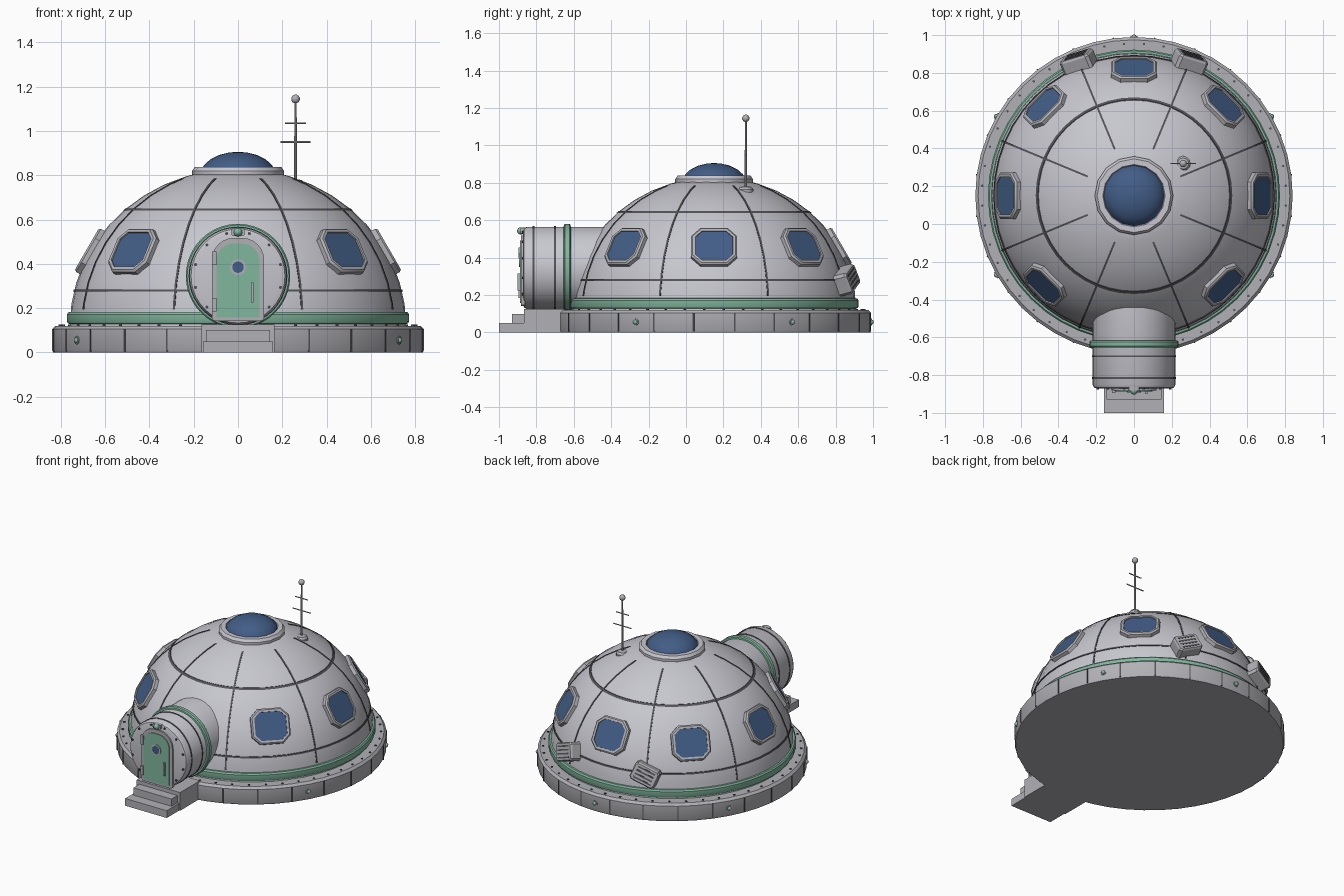
import bpy, bmesh, math
from mathutils import Matrix, Vector

if "Cube" in bpy.data.objects:
    bpy.data.objects.remove(bpy.data.objects["Cube"])

def material(name, rgb):
    m = bpy.data.materials.new(name)
    m.diffuse_color = (*rgb, 1)
    m.use_nodes = True
    m.node_tree.nodes["Principled BSDF"].inputs["Base Color"].default_value = m.diffuse_color
    return m

HULL = material("light grey hull", (0.57, 0.57, 0.62))
TRIM = material("mid grey trim", (0.44, 0.44, 0.47))
GREEN = material("soft green", (0.22, 0.47, 0.34))
GLASS = material("deep blue glass", (0.055, 0.11, 0.24))
DARK = material("dark grey seam", (0.09, 0.09, 0.10))

T, R = Matrix.Translation, Matrix.Rotation
RAD = math.radians
CENTRE = T((0, 0.15, 0))          # dome axis
A, B, Z0 = 0.76, 0.71, 0.12       # dome ellipse


def circle(r, n=48):
    return [(r * math.cos(2 * math.pi * i / n), r * math.sin(2 * math.pi * i / n)) for i in range(n)]


def rounded(w, h, top, bottom=None, n=1, cx=0, cy=0):
    """Rectangle outline with rounded (n>1) or chamfered (n=1) corners."""
    bottom = top if bottom is None else bottom
    pts = []
    for k, (sx, sy) in enumerate([(1, 1), (-1, 1), (-1, -1), (1, -1)]):
        c = top if sy > 0 else bottom
        for i in range(n + 1):
            a = RAD(90 * k + 90 * i / n)
            pts.append((cx + sx * (w / 2 - c) + c * math.cos(a), cy + sy * (h / 2 - c) + c * math.sin(a)))
    return pts


def loft(name, loops, mat, places=None, cap=True, closed=False):
    """Stitch (outline, height) loops into a solid, one copy per placement matrix."""
    bm = bmesh.new()
    for M in places or [Matrix()]:
        rings = [[bm.verts.new(M @ Vector((x, y, z))) for x, y in pts] for pts, z in loops]
        pairs = list(zip(rings, rings[1:])) + ([(rings[-1], rings[0])] if closed else [])
        for a, b in pairs:
            for i in range(len(a)):
                j = (i + 1) % len(a)
                bm.faces.new((a[i], a[j], b[j], b[i]))
        if cap and not closed:
            bm.faces.new(rings[0][::-1])
            bm.faces.new(rings[-1])
    bmesh.ops.remove_doubles(bm, verts=bm.verts, dist=1e-5)
    bmesh.ops.recalc_face_normals(bm, faces=bm.faces)
    me = bpy.data.meshes.new(name)
    bm.to_mesh(me)
    bm.free()
    me.materials.append(mat)
    me.shade_smooth()
    me.set_sharp_from_angle(angle=RAD(32))
    ob = bpy.data.objects.new(name, me)
    bpy.context.collection.objects.link(ob)
    return ob


def lathe(name, profile, mat, places=None, n=48, closed=False):
    return loft(name, [(circle(r, n), z) for r, z in profile], mat, places or [CENTRE], closed=closed)


def box(name, x0, x1, y0, y1, z0, z1, mat, places=None):
    o = [(x0, y0), (x1, y0), (x1, y1), (x0, y1)]
    return loft(name, [(o, z0), (o, z1)], mat, places)


def ball(name, r, mat, places, squash=1, n=12):
    prof = [(r * math.sin(RAD(a)), -r * squash * math.cos(RAD(a))) for a in range(15, 180, 30)]
    return lathe(name, [(0.0001, -r * squash)] + prof + [(0.0001, r * squash)], mat, places, n)


def dome_r(z):
    return A * math.sqrt(max(0, 1 - ((z - Z0) / B) ** 2))


def dome_frame(az, z, roll=0):
    """Local axes on the dome: x along the ring, y up the slope, z outward."""
    a, r = RAD(az), dome_r(z)
    nr, nz = r / A ** 2, (z - Z0) / B ** 2
    n = Vector((nr * math.cos(a), nr * math.sin(a), nz)).normalized()
    t = Vector((-math.sin(a), math.cos(a), 0))
    rot = Matrix((t, n.cross(t), n)).transposed().to_4x4()
    return T((r * math.cos(a), 0.15 + r * math.sin(a), z)) @ rot @ R(RAD(roll), 4, 'Z')


def radial(az, r, z):
    """Local z pointing outward from the dome axis."""
    return CENTRE @ R(RAD(az), 4, 'Z') @ T((r, 0, z)) @ R(RAD(90), 4, 'Y')


# Foundation ring with panel joints, bolts and marker lights
lathe("foundation", [(0.835, 0), (0.84, 0.01), (0.84, 0.105), (0.825, 0.12), (0.7, 0.12)], TRIM)
box("foundation_joints", -0.05, 0.05, -0.004, 0.004, -0.01, 0.003, DARK,
    [radial(7.5 + 15 * i, 0.84, 0.055) for i in range(24) if i not in (17, 18)])
lathe("foundation_bolts", [(0.007, 0), (0.007, 0.006)], DARK,
      [CENTRE @ R(RAD(7.5 * i + 3.75), 4, 'Z') @ T((0.805, 0, 0.119)) for i in range(48)], 6)
LIGHTS = [30, 90, 150, 210, 330]
lathe("marker_light_rims", [(0.019, -0.01), (0.019, 0.004)], TRIM, [radial(a, 0.84, 0.055) for a in LIGHTS], 12)
ball("marker_lights", 0.014, GREEN, [radial(a, 0.84, 0.055) for a in LIGHTS])

# Dome shell
ANG = [0, 8, 16, 24, 32, 40, 48, 56, 64, 72, 76]
lathe("dome_shell", [(A * math.cos(RAD(t)), Z0 + B * math.sin(RAD(t))) for t in ANG], HULL)
lathe("green_skirt_band", [(0.74, 0.125), (0.768, 0.13), (0.773, 0.14), (0.773, 0.172),
                           (0.766, 0.182), (0.74, 0.185)], GREEN, closed=True)

# Panel seams: two rings and eight ribs
for z in (0.28, 0.645):
    a, b = z - 0.005, z + 0.005
    lathe("ring_seam", [(dome_r(a) - 0.02, a), (dome_r(a) + 0.003, a),
                        (dome_r(b) + 0.003, b), (dome_r(b) - 0.02, b)], DARK, closed=True)
arc = [(math.cos(RAD(t)), math.sin(RAD(t))) for t in [6] + ANG[1:9] + [69]]
w = 0.005
rib = [([((A + o) * c, s) for o, s in ((-0.02, -w), (0.003, -w), (0.003, w), (-0.02, w))], Z0 + (B + 0.003) * sn)
       for c, sn in arc]
loft("rib_seams", rib, DARK, [CENTRE @ R(RAD(22.5 + 45 * i), 4, 'Z') for i in range(8)])

# Seven windows
spots = [dome_frame(45 * i, 0.457) for i in range(8) if i != 6]
loft("window_frames", [(rounded(0.245, 0.225, 0.05), -0.04), (rounded(0.245, 0.225, 0.05), 0.008),
                       (rounded(0.228, 0.208, 0.046), 0.017), (rounded(0.2, 0.18, 0.036), 0.017),
                       (rounded(0.195, 0.175, 0.034), -0.02)], TRIM, spots, closed=True)
loft("window_glass", [(rounded(0.2, 0.18, 0.036), 0.004), (rounded(0.2, 0.18, 0.036), 0.010)], GLASS, spots)

# Roof collar and skylight
lathe("collar_flange", [(0.272, 0.755), (0.265, 0.782), (0.2, 0.79)], HULL, n=32)
lathe("skylight_collar", [(0.2, 0.77), (0.208, 0.785), (0.208, 0.82), (0.195, 0.838), (0.165, 0.838),
                          (0.155, 0.82)], HULL, n=16)
lathe("skylight_glass", [(0.162, 0.825), (0.155, 0.845), (0.125, 0.872), (0.085, 0.892), (0.04, 0.903),
                         (0.0001, 0.906)], GLASS, n=16)

# Antenna
mast = T((0.26, 0.32, 0))
lathe("antenna_base", [(0.04, 0.70), (0.04, 0.765), (0.03, 0.778), (0.008, 0.782)], TRIM, [mast], 12)
lathe("antenna_pole", [(0.007, 0.77), (0.005, 1.14)], TRIM, [mast], 8)
ball("antenna_tip", 0.02, TRIM, [mast @ T((0, 0, 1.145))])
for z, h in ((0.95, 0.068), (1.035, 0.048)):
    lathe("antenna_crossbar", [(0.004, -h), (0.004, h)], TRIM, [mast @ T((0, 0, z)) @ R(RAD(90), 4, 'Y')], 6)

# Rear vents with slots
vents = [dome_frame(67.5, 0.275, 22.5), dome_frame(112.5, 0.275, -22.5)]
loft("vent_boxes", [(rounded(0.17, 0.12, 0.015), -0.04), (rounded(0.17, 0.12, 0.015), 0.055),
                    (rounded(0.155, 0.105, 0.012), 0.066)], TRIM, vents)
box("vent_slots", -0.06, 0.06, -0.005, 0.005, 0.06, 0.068, DARK,
    [v @ T((0, -0.036 + 0.024 * i, 0)) for v in vents for i in range(4)])

# Airlock tunnel: local x across, y up, z towards the front
LOCK = T((0, 0, 0.345)) @ R(RAD(90), 4, 'X')
lathe("airlock_tunnel", [(0.22, 0.3), (0.22, 0.85), (0.212, 0.866), (0.19, 0.872)], HULL, [LOCK], 40)
lathe("airlock_green_ring", [(0.21, 0.615), (0.23, 0.617), (0.236, 0.624), (0.236, 0.646), (0.23, 0.653),
                             (0.21, 0.655)], GREEN, [LOCK], 40, closed=True)
for y in (0.70, 0.815):
    lathe("airlock_seam", [(0.2, y - 0.005), (0.223, y - 0.005), (0.223, y + 0.005), (0.2, y + 0.005)],
          DARK, [LOCK], 40, closed=True)
lathe("airlock_bolts", [(0.007, 0.865), (0.007, 0.877)], DARK,
      [LOCK @ R(RAD(15 + 30 * i), 4, 'Z') @ T((0.198, 0, 0)) for i in range(12)], 6)

# Door, porthole, handle, hinges and lamp
fr = rounded(0.236, 0.375, 0.1, 0.015, 6, 0, -0.015)
loft("door_frame", [(fr, 0.86), (fr, 0.882)], TRIM, [LOCK])
dr = rounded(0.195, 0.335, 0.08, 0.01, 6, 0, -0.02)
loft("door", [(dr, 0.88), (dr, 0.888)], GREEN, [LOCK])
port = [LOCK @ T((0, 0.04, 0))]
lathe("porthole_rim", [(0.036, 0.88), (0.036, 0.893), (0.026, 0.893), (0.026, 0.88)], TRIM, port, 16, closed=True)
lathe("porthole_glass", [(0.028, 0.885), (0.028, 0.891)], GLASS, port, 16)
box("door_handle", 0.059, 0.071, -0.12, -0.03, 0.885, 0.9, TRIM, [LOCK])
box("door_hinges", -0.117, -0.097, -0.03, 0.03, 0.875, 0.895, TRIM, [LOCK @ T((0, y, 0)) for y in (0.08, -0.13)])
lp = rounded(0.06, 0.035, 0.01, n=2, cy=0.198)
loft("lamp_bracket", [(lp, 0.86), (lp, 0.885)], TRIM, [LOCK])
ball("door_lamp", 0.02, GREEN, [LOCK @ T((0, 0.198, 0.883))])

# Entry steps
box("lower_step", -0.158, 0.158, -1.0, -0.65, 0, 0.05, TRIM)
box("upper_step", -0.145, 0.145, -0.93, -0.65, 0.05, 0.1, TRIM)
box("tunnel_support", -0.165, 0.165, -0.865, -0.65, 0, 0.125, TRIM)
